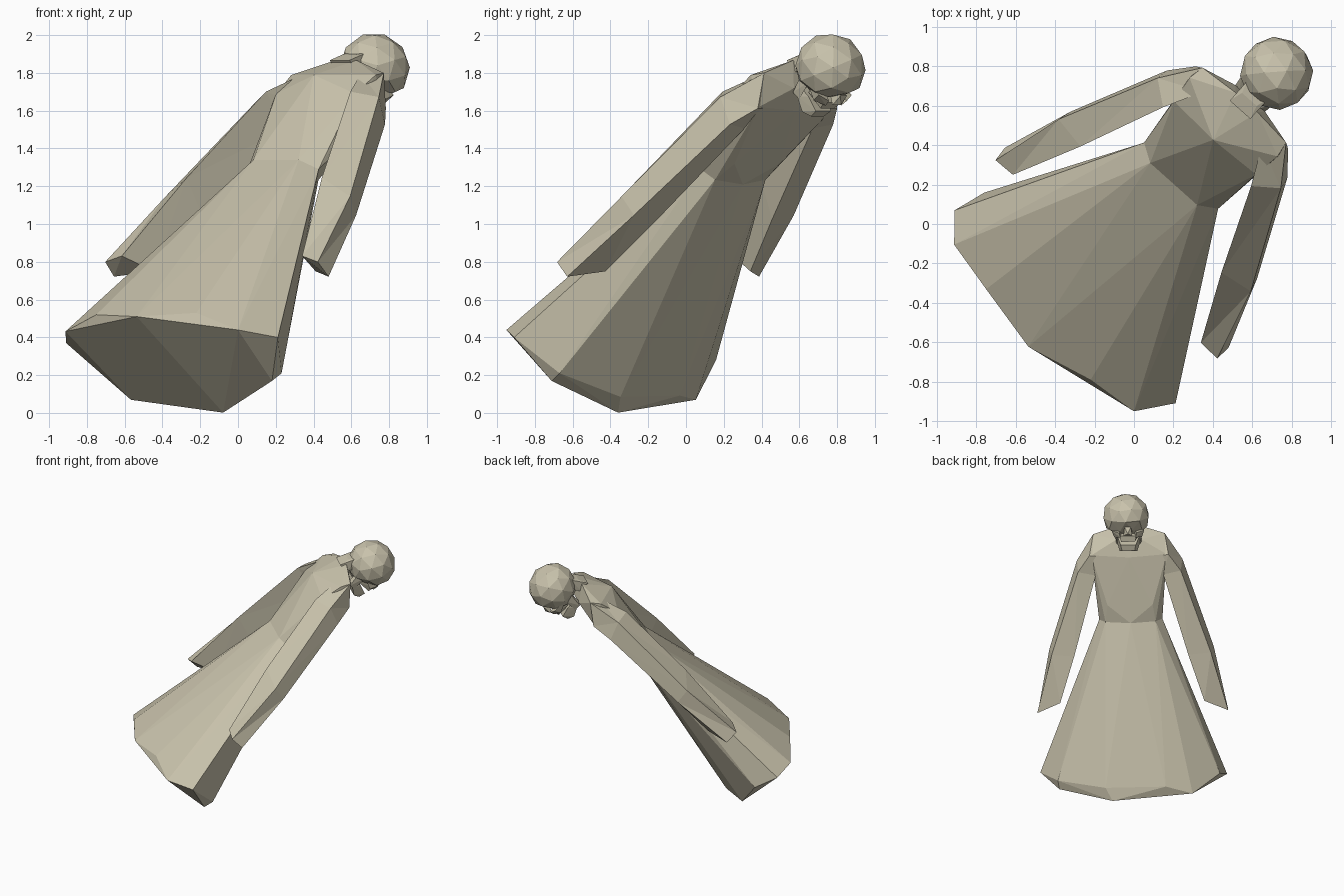
import bpy, bmesh, math
from mathutils import Matrix, Vector

if "Cube" in bpy.data.objects:
    bpy.data.objects.remove(bpy.data.objects["Cube"])

# The figure is modelled upright (x = side, y = facing, z = up), then leaned forward
LEAN = (Matrix.Translation((0.02, 0, 0))
        @ Matrix.Rotation(math.radians(-41.8), 4, 'Z')
        @ Matrix.Rotation(math.radians(-45), 4, 'X'))

stone = bpy.data.materials.new("pale_stone")
stone.diffuse_color = (0.58, 0.54, 0.41, 1)
stone.use_nodes = True
stone.node_tree.nodes["Principled BSDF"].inputs["Base Color"].default_value = stone.diffuse_color


def finish(name, bm):
    bmesh.ops.recalc_face_normals(bm, faces=bm.faces[:])
    me = bpy.data.meshes.new(name)
    bm.to_mesh(me)
    bm.free()
    me.materials.append(stone)
    ob = bpy.data.objects.new(name, me)
    ob.matrix_world = LEAN
    bpy.context.collection.objects.link(ob)
    return ob


def both(points):
    """Points plus their mirror images across x."""
    return points + [(-x, y, z) for x, y, z in points if x]


def hull(name, points):
    bm = bmesh.new()
    for p in points:
        bm.verts.new(p)
    bmesh.ops.convex_hull(bm, input=bm.verts[:])
    loose = [v for v in bm.verts if not v.link_faces]
    bmesh.ops.delete(bm, geom=loose, context='VERTS')
    return finish(name, bm)


def loft(name, rings):
    bm = bmesh.new()
    vs = [[bm.verts.new(p) for p in r] for r in rings]
    n = len(vs[0])
    for lo, hi in zip(vs, vs[1:]):
        for i in range(n):
            j = (i + 1) % n
            bm.faces.new((lo[i], lo[j], hi[j], hi[i]))
    bm.faces.new(vs[0])
    bm.faces.new(vs[-1])
    bmesh.ops.triangulate(bm, faces=bm.faces[:])
    return finish(name, bm)


# Flared skirt: flat underside, bevelled hem, narrow waist
underside = [(.619, -.821, -.2), (0, -.951, -.23), (-.626, -.80, -.19),
             (-.472, -.298, -.2), (.166, -.237, -.235), (.593, -.419, -.18)]
hem = [(.749, -.672, -.107), (.603, -.402, -.105), (.22, -.25, -.13),
       (-.26, -.26, -.13), (-.688, -.482, -.086), (-.74, -.663, -.14),
       (-.354, -.905, -.17), (.348, -.904, -.155)]
waist = both([(.252, -.68, 1.145), (.16, -.755, 1.14), (.20, -.60, 1.145),
              (0, -.57, 1.14)])
hull("skirt", underside + hem + waist)

# Bodice: waist, shallow bust, ridged back, sloping up to the collar
hull("bodice", waist + both([
    (.25, -.70, 1.30), (.18, -.575, 1.29), (.23, -.62, 1.30),
    (.25, -.61, 1.58), (.28, -.78, 1.61), (0, -.86, 1.67), (0, -.58, 1.68),
    (.30, -.75, 1.78), (.285, -.70, 1.845), (.30, -.59, 1.70),
    (.10, -.61, 1.82), (.075, -.735, 1.905)]))

# Sleeves, four-sided, from cuff to shoulder
arm = [[(.64, -.755, .42), (.755, -.735, .395), (.762, -.625, .395), (.575, -.57, .49)],
       [(.48, -.81, .95), (.655, -.72, .90), (.635, -.60, .88), (.455, -.58, .87)],
       [(.30, -.83, 1.575), (.42, -.745, 1.62), (.41, -.60, 1.56), (.27, -.60, 1.53)],
       [(.20, -.76, 1.78), (.285, -.70, 1.845), (.315, -.58, 1.70), (.20, -.60, 1.68)]]
for side, sx in (("left", 1), ("right", -1)):
    loft(side + "_sleeve", [[(sx * x, y, z) for x, y, z in r] for r in arm])

# Neck column behind the jaw
hull("neck", both([(.07, -.77, 1.87), (.07, -.69, 1.86), (.05, -.74, 1.94),
                   (.06, -.67, 1.93), (.07, -.70, 2.0), (.05, -.60, 2.0)]))

# Skull dome, faceted
CENTRE = Vector((.015, -.557, 2.027))
bm = bmesh.new()
bmesh.ops.create_icosphere(bm, subdivisions=2, radius=.188)
for v in bm.verts:
    v.co.z *= .97
    if v.co.y > .03 and v.co.z < -.12:      # flatten beneath the brow
        v.co.z = -.125
    # eye hollows
    for s in (-1, 1):
        if (v.co - Vector((s * .07, .15, -.07))).length < .055:
            v.co.y -= .03
    v.co += CENTRE
finish("skull", bm)

# Cheekbones, nose and jaw
for side, s in (("left", 1), ("right", -1)):
    hull(side + "_cheek", [(s * x, y, z) for x, y, z in
         [(.13, -.44, 1.94), (.07, -.405, 1.93), (.06, -.41, 1.89),
          (.11, -.46, 1.88), (.12, -.57, 1.93), (.05, -.52, 1.95)]])
hull("nose", both([(.025, -.395, 1.98), (.035, -.395, 1.91), (0, -.375, 1.93),
                   (.03, -.48, 1.95)]))
hull("upper_jaw", both([(.07, -.425, 1.90), (.055, -.43, 1.85), (.08, -.55, 1.92),
                        (.07, -.54, 1.86)]))
hull("lower_jaw", both([(.09, -.60, 1.85), (.09, -.57, 1.80), (.07, -.50, 1.755),
                        (.05, -.45, 1.77), (.06, -.44, 1.82), (.08, -.52, 1.85)]))
for side, s in (("left", 1), ("right", -1)):
    hull(side + "_jaw_hinge", [(s * x, y, z) for x, y, z in
         [(.11, -.62, 1.92), (.07, -.62, 1.94), (.11, -.55, 1.93),
          (.10, -.60, 1.80), (.07, -.62, 1.82), (.09, -.55, 1.80)]])
